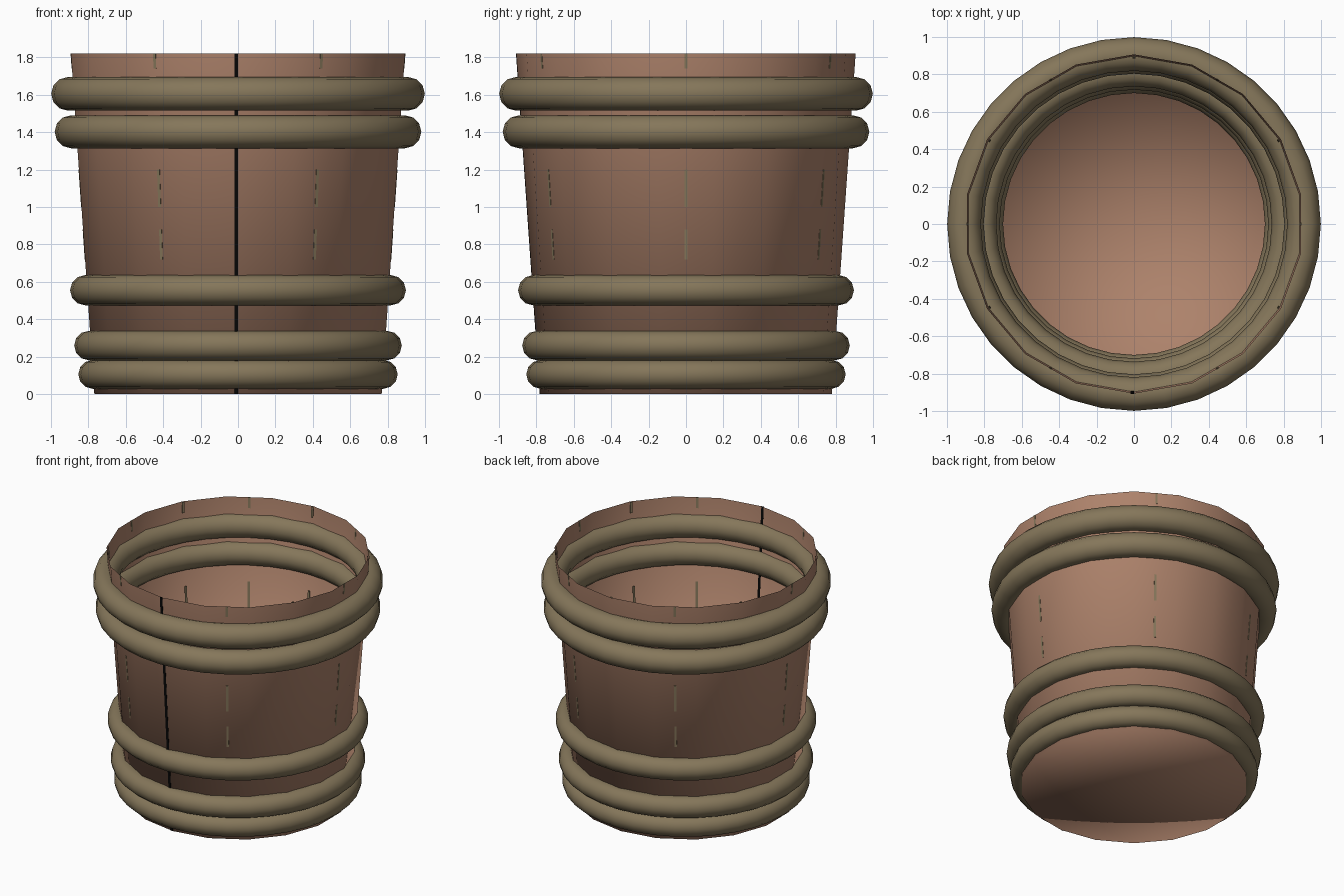
import bpy, bmesh, math

if "Cube" in bpy.data.objects:
    bpy.data.objects.remove(bpy.data.objects["Cube"])

SIDES, H, R0, R1 = 18, 1.82, 0.78, 0.907


def material(name, rgb):
    m = bpy.data.materials.new(name)
    m.diffuse_color = (*rgb, 1)
    m.use_nodes = True
    m.node_tree.nodes["Principled BSDF"].inputs["Base Color"].default_value = m.diffuse_color
    return m


brown = material("brown_wood", (0.42, 0.225, 0.147))
olive = material("olive_band", (0.235, 0.183, 0.103))
black = material("black_gap", (0.002, 0.002, 0.002))


def finish(bm, name, mat, smooth):
    me = bpy.data.meshes.new(name)
    bmesh.ops.recalc_face_normals(bm, faces=bm.faces)
    for f in bm.faces:
        f.smooth = smooth
    bm.to_mesh(me)
    bm.free()
    me.materials.append(mat)
    ob = bpy.data.objects.new(name, me)
    bpy.context.collection.objects.link(ob)
    return ob


def radius(z):
    return R0 + (R1 - R0) * z / H


# Thin open-topped tapered wall with a flat floor, corners on the y axis
bm = bmesh.new()
rows = []
for z in (0, H):
    r = radius(z)
    rows.append([bm.verts.new((r * math.sin(2 * math.pi * i / SIDES),
                               -r * math.cos(2 * math.pi * i / SIDES), z))
                 for i in range(SIDES)])
centre = bm.verts.new((0, 0, 0))
lo, hi = rows
for i in range(SIDES):
    j = (i + 1) % SIDES
    bm.faces.new((lo[i], lo[j], hi[j], hi[i]))
    bm.faces.new((centre, lo[j], lo[i]))
finish(bm, "bucket_body", brown, True)

# Five round hoops that straddle the wall
hoops = [(1.605, 0.909), (1.402, 0.892), (0.555, 0.817), (0.259, 0.797), (0.105, 0.777)]
for k, (z, major) in enumerate(hoops):
    bpy.ops.mesh.primitive_torus_add(major_segments=36, minor_segments=12, location=(0, 0, z),
                                     major_radius=major, minor_radius=major * 0.099)
    ob = bpy.context.object
    ob.name = f"hoop_{k + 1}"
    ob.data.materials.append(olive)
    bpy.ops.object.shade_smooth()


def strip(bm, angle, z0, z1, width, depth, factor, offset=0.0):
    """Thin plate following the slope of the wall; angle is measured from the front."""
    s, c = math.sin(angle), math.cos(angle)
    rings = []
    for z in (z0, z1):
        rc = radius(z) * factor + offset
        rings.append([bm.verts.new(((rc + d * depth / 2) * s + w * width / 2 * c,
                                    -(rc + d * depth / 2) * c + w * width / 2 * s, z))
                      for d, w in ((-1, -1), (1, -1), (1, 1), (-1, 1))])
    a, b = rings
    bm.faces.new(a[::-1])
    bm.faces.new(b)
    for i in range(4):
        j = (i + 1) % 4
        bm.faces.new((a[i], a[j], b[j], b[i]))


# Stave seams showing through the wall every 30 degrees
bm = bmesh.new()
for k in range(1, 12):
    for z0, z1 in ((0.72, 0.88), (1.0, 1.2), (1.74, H)):
        strip(bm, math.radians(30 * k), z0, z1, 0.016, 0.004,
              math.cos(math.pi / SIDES))
finish(bm, "stave_seams", olive, False)

# Dark joint down the front
bm = bmesh.new()
strip(bm, 0, 0.0, H, 0.02, 0.006, 1.0, -0.001)
front = finish(bm, "front_joint", black, False)
front.location.x = -0.01
